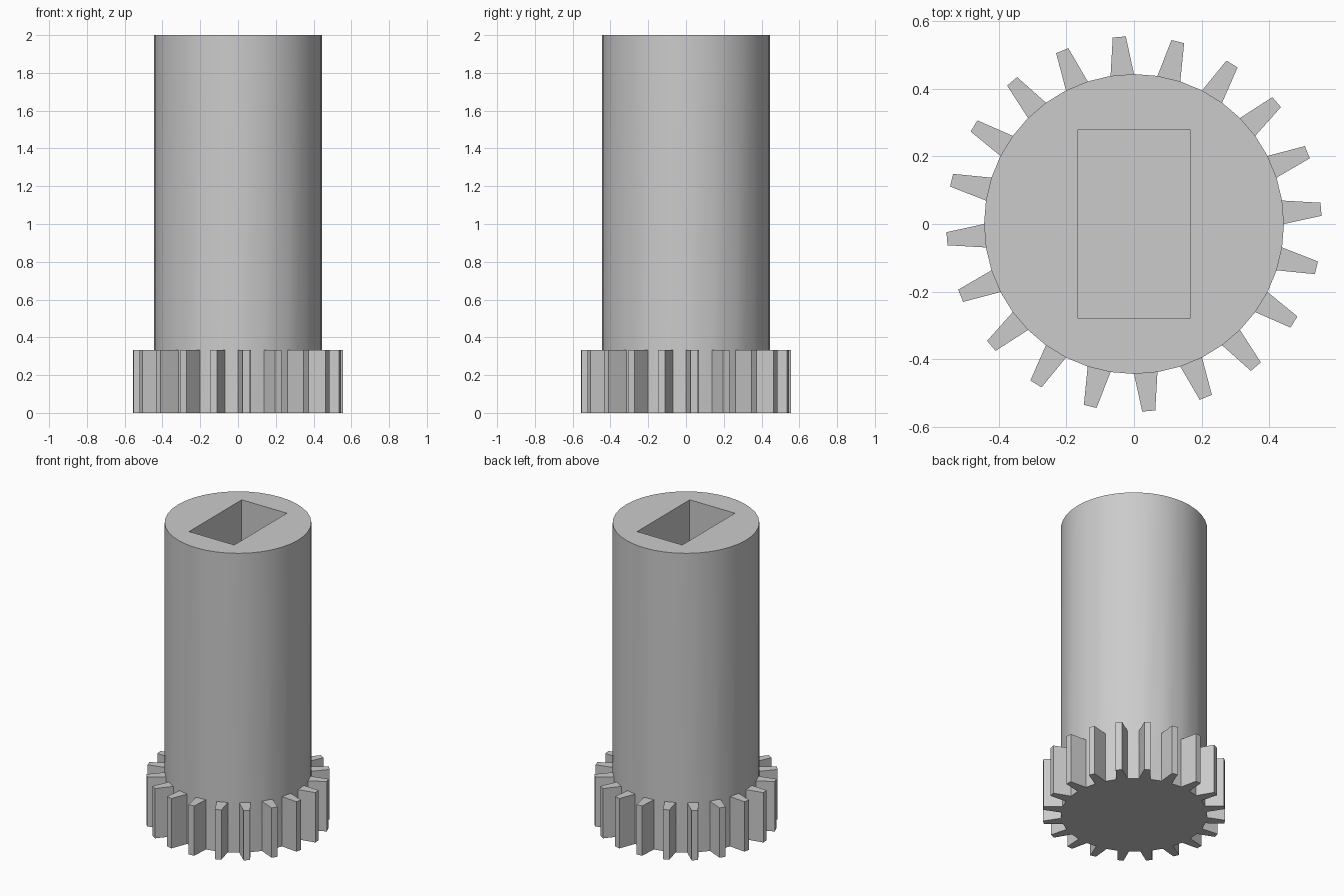
import bpy
import bmesh
from math import cos, sin, tau, radians
from mathutils import Vector

cube = bpy.data.objects.get("Cube")
if cube:
    bpy.data.objects.remove(cube)

TEETH = 20
SIDES = TEETH * 2
RADIUS, TIP_RADIUS = 0.444, 0.556
GEAR_TOP, HEIGHT = 0.333, 2.0
HOLE_X, HOLE_Y, HOLE_FLOOR = 0.167, 0.278, 0.333
TIP_HALF_ANGLE = radians(2)

bm = bmesh.new()


def ring(points, z):
    return [bm.verts.new((x, y, z)) for x, y in points]


def walls(lower, upper):
    n = len(lower)
    return [bm.faces.new((lower[i], lower[(i + 1) % n], upper[(i + 1) % n], upper[i]))
            for i in range(n)]


# Round shaft with a closed base
circle = [(RADIUS * cos(tau * i / SIDES), RADIUS * sin(tau * i / SIDES)) for i in range(SIDES)]
base, middle, top = (ring(circle, z) for z in (0, GEAR_TOP, HEIGHT))
bm.faces.new(base[::-1])
gear_band = walls(base, middle)
walls(middle, top)

# Rectangular socket sunk into the top
rectangle = [(HOLE_X, HOLE_Y), (-HOLE_X, HOLE_Y), (-HOLE_X, -HOLE_Y), (HOLE_X, -HOLE_Y)]
floor, rim = ring(rectangle, HOLE_FLOOR), ring(rectangle, HEIGHT)
bm.faces.new(floor)
walls(floor, rim)
top_edges = [e for e in bm.edges if all(v.co.z == HEIGHT for v in e.verts)]
bmesh.ops.triangle_fill(bm, edges=top_edges, use_beauty=True, normal=(0, 0, 1))

# Tapered teeth drawn out of every second facet of the gear band
teeth = bmesh.ops.extrude_discrete_faces(bm, faces=gear_band[::2])["faces"]
for tip in teeth:
    middle_point = tip.calc_center_median()
    out = Vector((middle_point.x, middle_point.y, 0)).normalized()
    side = Vector((-out.y, out.x, 0))
    for v in tip.verts:
        sign = 1 if v.co.dot(side) > 0 else -1
        z = v.co.z
        v.co = TIP_RADIUS * (out * cos(TIP_HALF_ANGLE) + side * sign * sin(TIP_HALF_ANGLE))
        v.co.z = z

bmesh.ops.recalc_face_normals(bm, faces=bm.faces)
mesh = bpy.data.meshes.new("pinion_shaft")
bm.to_mesh(mesh)
bm.free()
pinion = bpy.data.objects.new("pinion_shaft", mesh)
bpy.context.collection.objects.link(pinion)

# Plain grey finish
grey = bpy.data.materials.new("plain_grey")
grey.use_nodes = True
colour = (0.6, 0.6, 0.6, 1)
grey.diffuse_color = colour
grey.node_tree.nodes["Principled BSDF"].inputs["Base Color"].default_value = colour
mesh.materials.append(grey)

# Smooth shaft, crisp teeth and rims
bpy.ops.object.select_all(action="DESELECT")
pinion.select_set(True)
bpy.context.view_layer.objects.active = pinion
bpy.ops.object.shade_smooth_by_angle(angle=radians(25))
